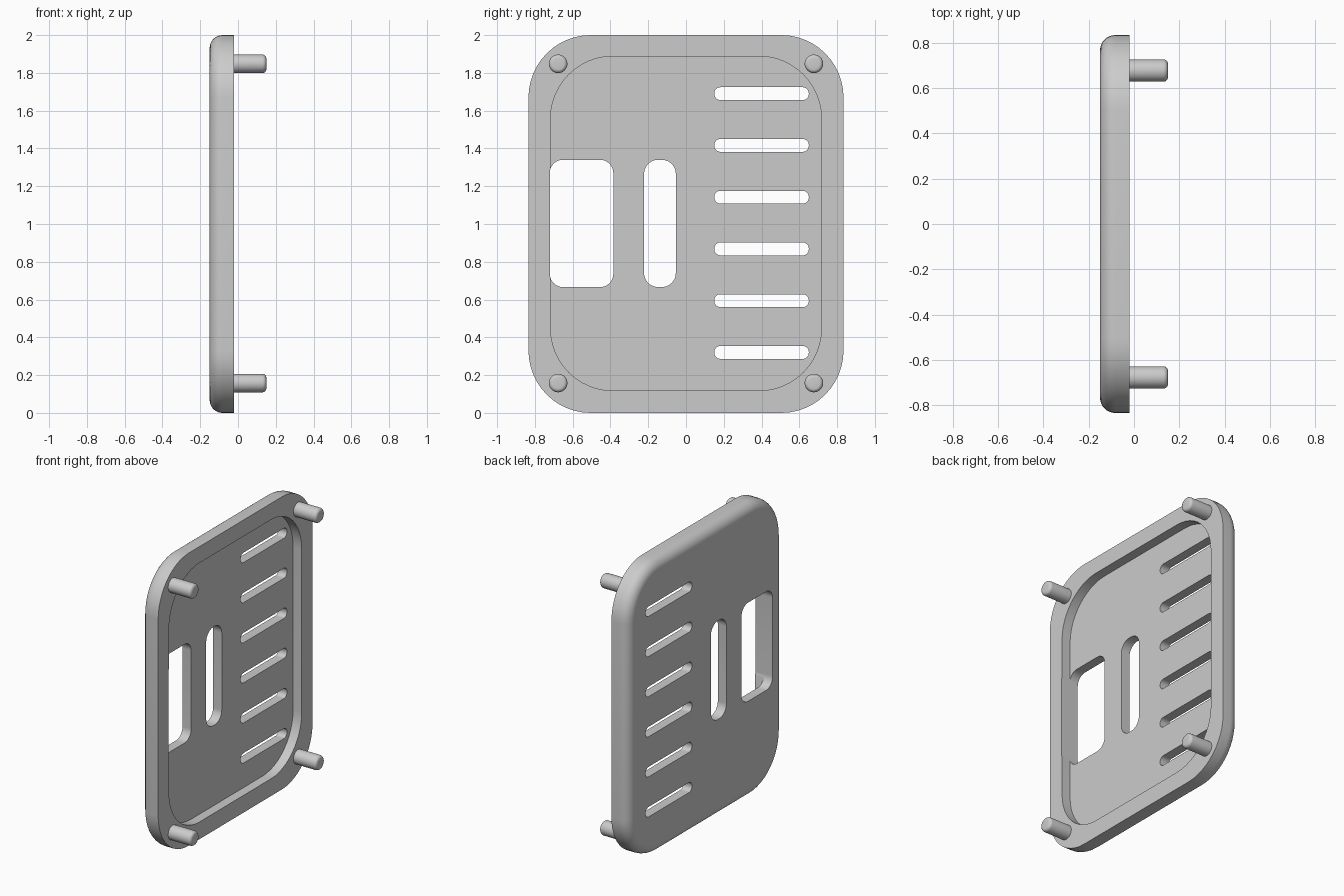
import bpy
import bmesh
from math import cos, sin, pi, radians

cube = bpy.data.objects.get("Cube")
if cube:
    bpy.data.objects.remove(cube, do_unlink=True)

grey = bpy.data.materials.new("plain grey")
grey.use_nodes = True
colour = (0.6, 0.6, 0.6, 1)
grey.diffuse_color = colour
grey.node_tree.nodes["Principled BSDF"].inputs["Base Color"].default_value = colour


def outline(half_y, half_z, radius, steps=12):
    """Rounded rectangle around the origin, anticlockwise in y and z."""
    points = []
    for quarter, (sy, sz) in enumerate([(1, 1), (-1, 1), (-1, -1), (1, -1)]):
        for i in range(steps + 1):
            a = (quarter + i / steps) * pi / 2
            points.append((sy * (half_y - radius) + radius * cos(a),
                           sz * (half_z - radius) + radius * sin(a)))
    return points


def loft(name, rings, y=0, z=0):
    """Solid through (x, half_y, half_z, radius) sections placed along x."""
    bm = bmesh.new()
    loops = [[bm.verts.new((x, y + py, z + pz)) for py, pz in outline(hy, hz, r)]
             for x, hy, hz, r in rings]
    for a, b in zip(loops, loops[1:]):
        for i in range(len(a)):
            j = (i + 1) % len(a)
            bm.faces.new((a[i], a[j], b[j], b[i]))
    bm.faces.new(loops[0])
    bm.faces.new(loops[-1])
    bmesh.ops.remove_doubles(bm, verts=bm.verts, dist=1e-5)
    bmesh.ops.recalc_face_normals(bm, faces=bm.faces)
    mesh = bpy.data.meshes.new(name)
    bm.to_mesh(mesh)
    bm.free()
    mesh.materials.append(grey)
    obj = bpy.data.objects.new(name, mesh)
    bpy.context.collection.objects.link(obj)
    return obj


def filleted(start, end, hy, hz, radius, fillet, steps=8):
    """Sections of a bar from start to end with a rounded rim at the end."""
    way = 1 if end > start else -1
    rings = [(start, hy, hz, radius)]
    for i in range(steps + 1):
        a = i / steps * pi / 2
        inset = fillet * (1 - cos(a))
        rings.append((end - way * fillet * (1 - sin(a)),
                      hy - inset, hz - inset, radius - inset))
    return rings


def smooth(obj):
    bpy.ops.object.select_all(action='DESELECT')
    obj.select_set(True)
    bpy.context.view_layer.objects.active = obj
    bpy.ops.object.shade_smooth_by_angle(angle=radians(30))


def cut(target, y, z, hy, hz, radius, x0=-0.3, x1=0.1):
    """Remove a rounded rectangular hole or pocket from the target."""
    cutter = loft("cutter", [(x0, hy, hz, radius), (x1, hy, hz, radius)], y, z)
    cutter.hide_render = True
    mod = target.modifiers.new("cut", 'BOOLEAN')
    mod.operation = 'DIFFERENCE'
    mod.solver = 'EXACT'
    mod.object = cutter
    bpy.context.view_layer.objects.active = target
    bpy.ops.object.modifier_apply(modifier=mod.name)
    bpy.data.objects.remove(cutter, do_unlink=True)


# Cover plate with rounded outer rim
FACE = -0.02
plate = loft("cover_plate", filleted(FACE, -0.15, 0.834, 1.0, 0.33, 0.068), 0, 1)

# Recess on the peg side
cut(plate, 0, 1.003, 0.717, 0.885, 0.33, x0=-0.085)

# Wide and narrow windows
cut(plate, -0.553, 1.003, 0.168, 0.337, 0.07)
cut(plate, -0.138, 1.003, 0.084, 0.337, 0.075)

# Row of vent slots
for i in range(6):
    cut(plate, 0.4, 0.32 + 0.274 * i, 0.25, 0.034, 0.032)
smooth(plate)

# Corner pegs
for side, y in (("right", -0.677), ("left", 0.677)):
    for level, z in (("lower", 0.158), ("upper", 1.848)):
        r = 0.049
        peg = loft(f"{level}_{side}_peg",
                   filleted(FACE - 0.01, 0.15, r, r, r, 0.02, 5), y, z)
        smooth(peg)
